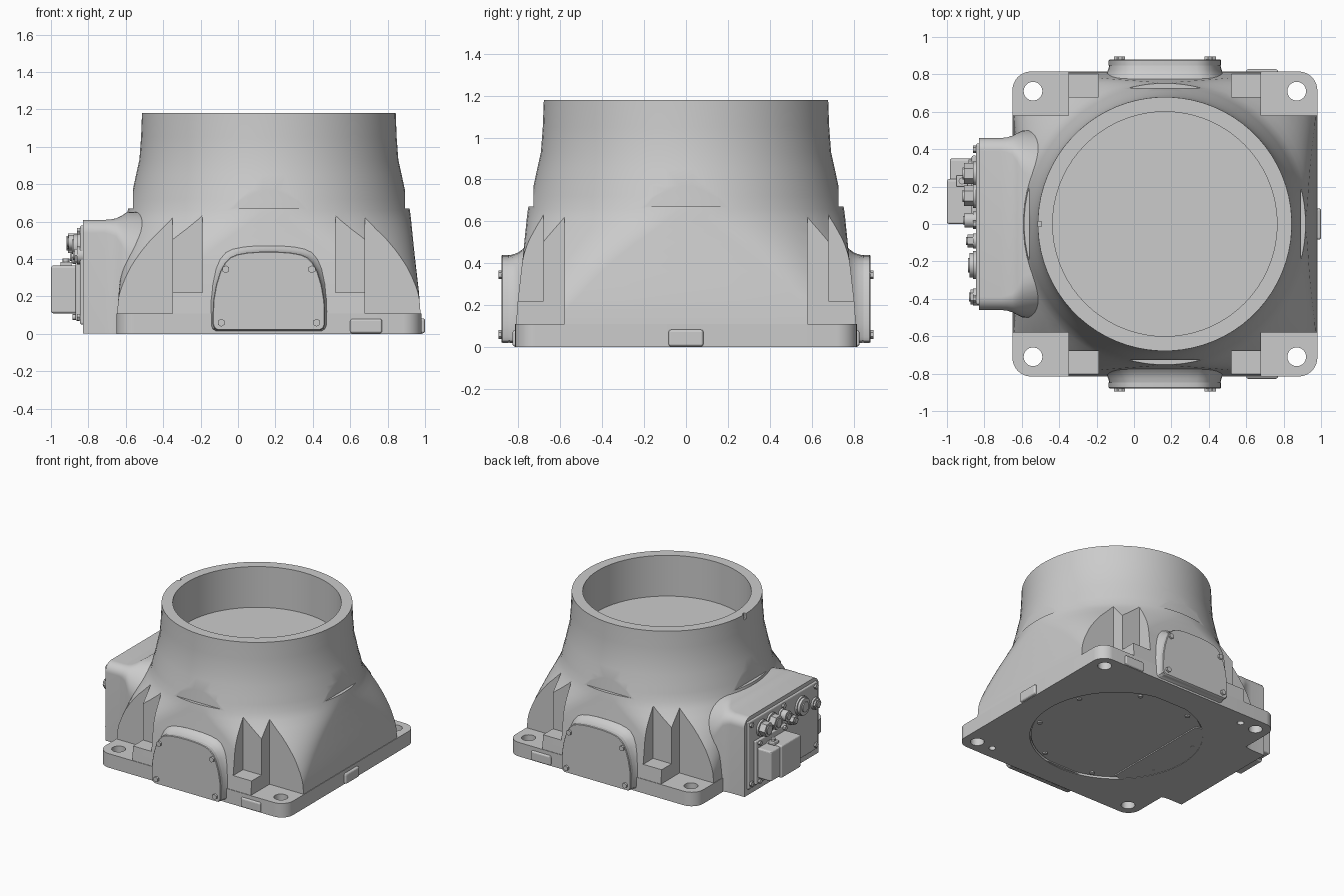
import bpy, bmesh, math
from mathutils import Vector

if "Cube" in bpy.data.objects:
    bpy.data.objects.remove(bpy.data.objects["Cube"])

CX = 0.165  # axis of the round neck


def loft(name, rings, smooth=True):
    """Skin a list of equal-length point rings and cap both ends."""
    bm = bmesh.new()
    vs = [[bm.verts.new(p) for p in r] for r in rings]
    n = len(vs[0])
    for a, b in zip(vs, vs[1:]):
        for i in range(n):
            bm.faces.new((a[i], a[(i + 1) % n], b[(i + 1) % n], b[i]))
    bm.faces.new(vs[0])
    bm.faces.new(vs[-1])
    bmesh.ops.recalc_face_normals(bm, faces=bm.faces)
    me = bpy.data.meshes.new(name)
    bm.to_mesh(me)
    bm.free()
    ob = bpy.data.objects.new(name, me)
    bpy.context.collection.objects.link(ob)
    if smooth:
        shade(ob)
    return ob


def activate(ob):
    bpy.ops.object.select_all(action='DESELECT')
    ob.select_set(True)
    bpy.context.view_layer.objects.active = ob


def shade(ob):
    activate(ob)
    bpy.ops.object.shade_smooth_by_angle(angle=math.radians(30))


def box(name, lo, hi, bevel=0):
    lo, hi = Vector(lo), Vector(hi)
    ring = lambda z: [(lo.x, lo.y, z), (hi.x, lo.y, z), (hi.x, hi.y, z), (lo.x, hi.y, z)]
    ob = loft(name, [ring(lo.z), ring(hi.z)], False)
    if bevel:
        m = ob.modifiers.new("bevel", 'BEVEL')
        m.width, m.segments = bevel, 3
    return ob


def cyl(name, axis, start, length, r, sides=32):
    """Cylinder from a start point along +axis (0, 1 or 2)."""
    def ring(d):
        out = []
        for i in range(sides):
            t = 2 * math.pi * i / sides
            p = list(start)
            p[axis] += d
            p[(axis + 1) % 3] += r * math.cos(t)
            p[(axis + 2) % 3] += r * math.sin(t)
            out.append(p)
        return out
    return loft(name, [ring(0), ring(length)], sides > 8)


def boolean(ob, other, op='DIFFERENCE'):
    activate(ob)
    m = ob.modifiers.new("bool", 'BOOLEAN')
    m.operation, m.object, m.solver = op, other, 'EXACT'
    bpy.ops.object.modifier_apply(modifier=m.name)
    bpy.data.objects.remove(other)


def rounded_square(z, a, r, n=18):
    """Square of half-width a with corner radius r; r = a gives a circle."""
    out = []
    for q in range(4):
        sx, sy = ((1, 1), (-1, 1), (-1, -1), (1, -1))[q]
        for i in range(n):
            t = math.pi / 2 * (q + (i + 0.5) / n)
            out.append((CX + sx * (a - r) + r * math.cos(t), sy * (a - r) + r * math.sin(t), z))
    return out


# housing: square foot blending into a round neck
profile = [(.03, .809, .15), (.11, .811, .18), (.22, .803, .28), (.29, .795, .34), (.36, .787, .40),
           (.43, .779, .475), (.5, .772, .56), (.56, .766, .645), (.61, .761, .71), (.66, .755, .755),
           (.72, .742, .742), (.77, .728, .728), (.85, .711, .711), (.93, .693, .693),
           (1.05, .684, .684), (1.18, .679, .679)]
housing = loft("housing", [rounded_square(*p) for p in profile], False)

# bolt pockets at the four corners
for sx in (-1, 1):
    for sy in (-1, 1):
        for x0, y0, z0 in ((.515, .58, .10), (.355, .68, .22)):
            xs, ys = sorted((CX + sx * x0, CX + sx * 1.0)), sorted((sy * y0, sy * 1.0))
            boolean(housing, box("cut", (xs[0], ys[0], z0), (xs[1], ys[1], .74)))

# flats milled on the four sides of the neck
for s in (-1, 1):
    xs, ys = sorted((CX + s * .727, CX + s)), sorted((s * .727, s))
    boolean(housing, box("cut", (xs[0], -.5, .67), (xs[1], .5, .9)))
    boolean(housing, box("cut", (CX - .5, ys[0], .67), (CX + .5, ys[1], .9)))

# foot flange, then bore, recess and holes
boolean(housing, loft("flange", [rounded_square(0, .815, .1), rounded_square(.11, .815, .1)], False), 'UNION')
boolean(housing, cyl("cut", 2, (CX, 0, .86), .5, .6, 72))
boolean(housing, cyl("cut", 2, (CX, 0, -.1), .13, .62, 72))
for sx in (-1, 1):
    for sy in (-1, 1):
        boolean(housing, cyl("cut", 2, (CX + sx * .705, sy * .71, -.1), .4, .05))
for x, y in ((-.40, .71), (.73, -.71)):
    boolean(housing, cyl("cut", 2, (x, y, -.1), .15, .025, 24))
boolean(housing, box("cut", (-.53, -.013, 1.14), (-.495, .013, 1.2)))
shade(housing)

# bottom cover with screws
cyl("bottom_cover", 2, (CX, 0, .012), .03, .612, 72)
for i in range(8):
    t = math.pi / 4 * (i + .5)
    cyl("bottom_screw", 2, (CX + .575 * math.cos(t), .575 * math.sin(t), .002), .02, .018, 16)

# side bosses with arched cover plates
half = [(0, .44), (.06, .439), (.12, .434), (.17, .425), (.205, .41), (.235, .38), (.26, .335), (.283, .26),
        (.297, .18), (.3, .12), (.3, .05), (.292, .03), (.275, .02)]
arch = half + [(-x, z) for x, z in reversed(half[1:])]


def arch_ring(y, s):
    return [(CX + x * s, y, max(.004, .2 + (z - .2) * s)) for x, z in arch]


for s, side in ((-1, "front"), (1, "back")):
    loft(side + "_boss", [arch_ring(s * y, k) for y, k in
                          ((.6, 1.13), (.775, 1.13), (.79, 1.08), (.805, 1.04), (.825, 1.01), (.85, .99))])
    loft(side + "_cover", [arch_ring(s * .848, 1), arch_ring(s * .875, 1), arch_ring(s * .88, .985)])
    for x, z in ((-.23, .345), (.23, .345), (-.255, .06), (.255, .06)):
        cyl(side + "_cover_bolt", 1, (CX + x, min(s * .875, s * .895), z), .02, .021, 6)
    # levelling pads on the foot edge
    box(side + "_pad", (.6, min(s * .78, s * .828), .003), (.77, max(s * .78, s * .828), .08), .012)
box("right_pad", (.93, -.083, .003), (1.0, .083, .083), .012)


# connector box flaring into the housing
def box_ring(x, hw, top, r, n=10):
    arc = [(hw - r + r * math.cos(math.pi / 2 * i / n), top - r + r * math.sin(math.pi / 2 * i / n))
           for i in range(n + 1)]
    side = [(hw, .003)] + arc
    return [(x, y, z) for y, z in side] + [(x, -y, z) for y, z in reversed(side)]


loft("connector_box", [box_ring(*p) for p in
                       ((-.83, .46, .61, .07), (-.71, .46, .61, .07), (-.68, .463, .612, .08),
                        (-.65, .472, .618, .1), (-.625, .486, .63, .15), (-.595, .5, .65, .22),
                        (-.45, .505, .655, .3), (-.2, .45, .6, .3))])

# connector panel and its screws
box("connector_panel", (-.845, -.43, .05), (-.82, .43, .58), .01)
for y in (-.4, 0, .4):
    for z in (.09, .55):
        cyl("panel_screw", 0, (-.86, y, z), .03, .02, 6)

# large plug with frame, latch and clip
box("plug_frame", (-.868, -.015, .07), (-.84, .365, .41), .008)
box("plug_body", (-1.0, 0, .11), (-.855, .24, .365), .012)
box("plug_side", (-.985, .23, .12), (-.86, .35, .355), .012)
box("plug_latch", (-.95, .2, .36), (-.89, .26, .385), .006)
cyl("latch_pin", 2, (-.92, .23, .38), .022, .018, 12)
for y in (.02, .33):
    for z in (.09, .39):
        cyl("plug_screw", 0, (-.885, y, z), .03, .016, 12)

# round connectors: y, z, radius, outer x, sides
for y, z, r, x, sides in ((.27, .48, .055, -.91, 6), (.15, .49, .055, -.91, 6), (.02, .49, .04, -.905, 24),
                          (-.09, .41, .035, -.89, 6), (-.22, .466, .065, -.88, 32), (-.39, .42, .04, -.875, 6)):
    cyl("connector_collar", 0, (-.86, y, z), .03, r * 1.15, 32)
    cyl("connector_cap", 0, (x, y, z), -.835 - x, r, sides)
    cyl("connector_tip", 0, (x - .008, y, z), .03, r * .6, 24)
